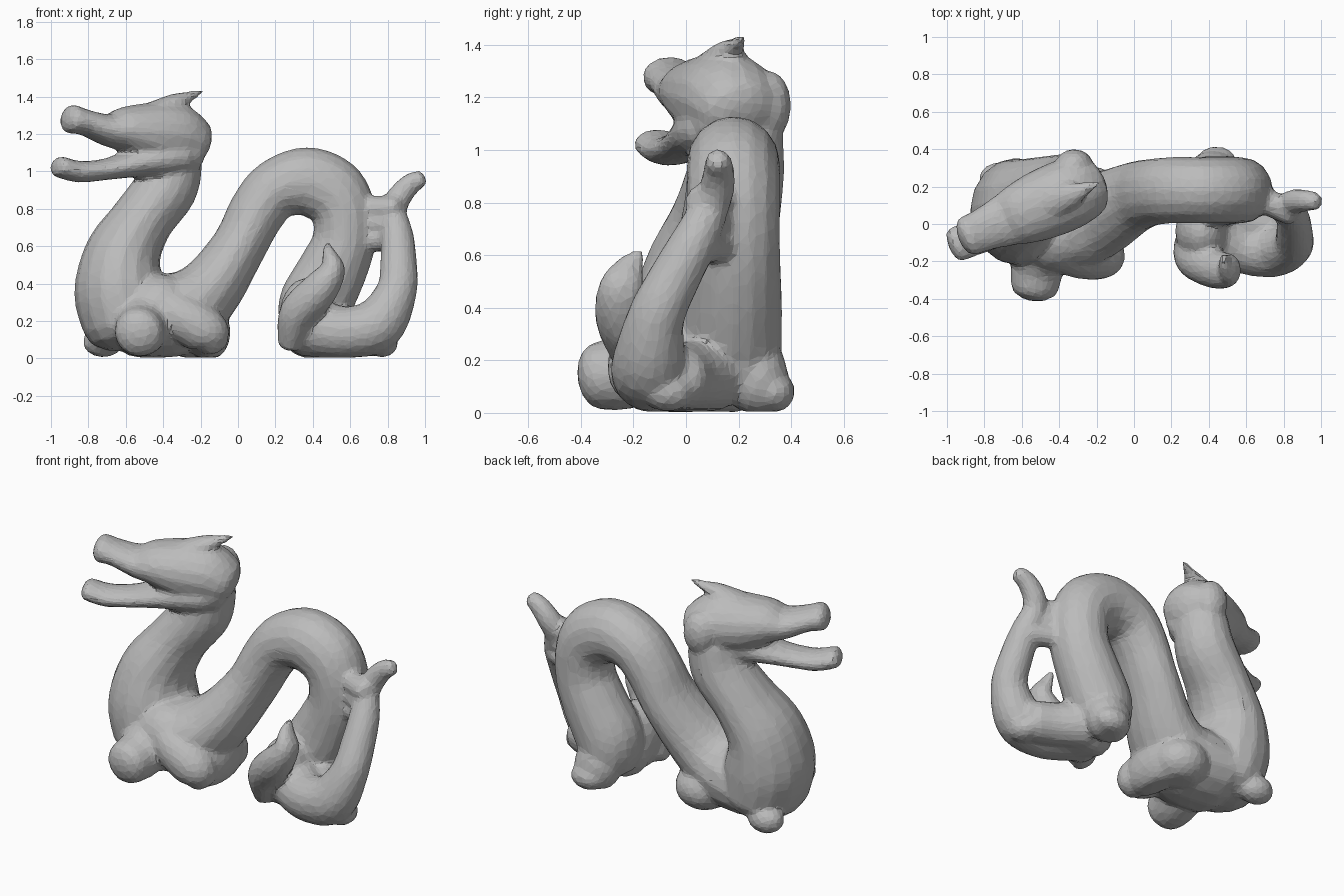
import bpy, bmesh, math
from mathutils import Vector, Matrix

stone = bpy.data.materials.new("grey_stone")
stone.diffuse_color = (0.5, 0.5, 0.5, 1)
SIDES = 16


def spline(p, steps=5):
    """Smooth interpolation through control rows (x, y, z, half height, half width)."""
    out = []
    for i in range(len(p) - 1):
        p0, p1, p2, p3 = p[max(i - 1, 0)], p[i], p[i + 1], p[min(i + 2, len(p) - 1)]
        for s in range(steps):
            t = s / steps
            out.append([0.5 * (2 * b + (c - a) * t + (2 * a - 5 * b + 4 * c - d) * t * t
                               + (3 * b - a - 3 * c + d) * t ** 3)
                        for a, b, c, d in zip(p0, p1, p2, p3)])
    out.append(list(p[-1]))
    return out


def tube(bm, points, ref=(0, 1, 0), cap=0.6):
    """Sweep an ellipse along a path, with rounded ends, kept above the floor."""
    rows = spline([p if len(p) == 5 else (*p, p[3]) for p in points])
    ref = Vector(ref)
    pos = [Vector(r[:3]) for r in rows]
    frames = []
    for i, r in enumerate(rows):
        t = (pos[min(i + 1, len(pos) - 1)] - pos[max(i - 1, 0)]).normalized()
        frames.append((pos[i], t, r[3], r[4]))

    def end(frame, sign):
        c, t, a, b = frame
        return [(c + t * sign * cap * min(a, b) * math.sin(k), t,
                 a * math.cos(k), b * math.cos(k)) for k in (0.5, 1.0, 1.4)]

    frames = end(frames[0], -1)[::-1] + frames + end(frames[-1], 1)
    rings = []
    for c, t, a, b in frames:
        side = (ref - t * ref.dot(t)).normalized()
        up = t.cross(side)
        ring = []
        for k in range(SIDES):
            ang = 2 * math.pi * k / SIDES
            v = c + side * b * math.cos(ang) + up * a * math.sin(ang)
            v.z = max(v.z, 0.004)
            ring.append(bm.verts.new(v))
        rings.append(ring)
    for r0, r1 in zip(rings, rings[1:]):
        for k in range(SIDES):
            n = (k + 1) % SIDES
            bm.faces.new((r0[k], r0[n], r1[n], r1[k]))
    bm.faces.new(rings[0][::-1])
    bm.faces.new(rings[-1])


def blob(bm, centre, size):
    m = Matrix.Translation(centre) @ Matrix.Diagonal((*size, 1))
    made = bmesh.ops.create_icosphere(bm, subdivisions=3, radius=1, matrix=m)
    for v in made["verts"]:
        v.co.z = max(v.co.z, 0.004)


def fuse(name, bm, voxel, ratio, smooth):
    """Blend the overlapping pieces into one faceted skin."""
    bmesh.ops.recalc_face_normals(bm, faces=bm.faces)
    mesh = bpy.data.meshes.new(name)
    bm.to_mesh(mesh)
    bm.free()
    mesh.materials.append(stone)
    ob = bpy.data.objects.new(name, mesh)
    bpy.context.collection.objects.link(ob)
    m = ob.modifiers.new("fuse", 'REMESH')
    m.mode, m.voxel_size = 'VOXEL', voxel
    m = ob.modifiers.new("soften", 'SMOOTH')
    m.factor, m.iterations = 0.5, smooth
    m = ob.modifiers.new("facets", 'DECIMATE')
    m.ratio = ratio


bm = bmesh.new()
# neck and chest
tube(bm, [(-0.34, 0.20, 1.08, .15, .17), (-0.38, 0.19, 0.92, .168, .185),
          (-0.515, 0.15, 0.735, .168, .21), (-0.615, 0.10, 0.55, .208, .255),
          (-0.63, 0.07, 0.36, .247, .285), (-0.60, 0.06, 0.18, .23, .28)])
# arched body loop
tube(bm, [(-0.56, 0.04, 0.20, .20, .28), (-0.33, 0.02, 0.24, .225, .27),
          (-0.16, 0.06, 0.36, .18, .23), (0.00, 0.14, 0.59, .147, .195),
          (0.10, 0.17, 0.78, .152, .18), (0.20, 0.18, 0.90, .162, .178),
          (0.36, 0.18, 0.945, .185, .178), (0.50, 0.18, 0.89, .187, .178),
          (0.565, 0.18, 0.78, .172, .178), (0.565, 0.18, 0.62, .17, .178),
          (0.50, 0.18, 0.46, .185, .185), (0.41, 0.17, 0.28, .195, .197),
          (0.40, 0.16, 0.15, .168, .20)])
# curled tail, and the low shelf that ties it to the body
tube(bm, [(0.38, 0.08, 0.17, .17), (0.46, -0.05, 0.15, .155), (0.60, -0.13, 0.14, .14),
          (0.75, -0.14, 0.185, .145), (0.848, -0.115, 0.36, .110), (0.858, -0.04, 0.52, .098),
          (0.85, 0.035, 0.66, .088), (0.83, 0.09, 0.78, .072), (0.86, 0.12, 0.86, .067),
          (0.92, 0.125, 0.93, .058), (0.975, 0.12, 0.96, .048)], ref=(0.05, 1, -0.6))
tube(bm, [(0.45, 0.10, 0.15, .145), (0.60, 0.01, 0.14, .13), (0.72, -0.04, 0.135, .125)])
blob(bm, (0.77, -0.07, 0.08), (.085, .10, .075))
# web joining the tail to the back
for z in (0.64, 0.72, 0.80):
    tube(bm, [(0.62, 0.16, z, .08), (0.73, 0.11, z, .07), (0.84, 0.06, z, .07)])
# flame-shaped hind leg with its haunch
tube(bm, [(0.28, -0.11, 0.09, .07, .09), (0.32, -0.18, 0.24, .10, .11),
          (0.43, -0.24, 0.36, .10, .105), (0.505, -0.245, 0.47, .07, .09),
          (0.49, -0.215, 0.55, .04, .06), (0.475, -0.17, 0.615, .015, .018)])
blob(bm, (0.365, -0.04, 0.22), (.145, .17, .21))
# front knee, shoulder and folded foreleg
tube(bm, [(-0.48, -0.06, 0.25, .16), (-0.515, -0.22, 0.16, .145), (-0.53, -0.335, 0.14, .13)],
     ref=(1, 0, 0))
blob(bm, (-0.42, -0.07, 0.26), (.22, .19, .19))
tube(bm, [(-0.46, -0.11, 0.30, .12), (-0.30, -0.16, 0.22, .13),
          (-0.17, -0.17, 0.14, .125), (-0.13, -0.16, 0.08, .088)])
blob(bm, (-0.16, 0.0, 0.14), (.12, .25, .155))
blob(bm, (-0.23, 0.14, 0.13), (.17, .17, .14))
# feet on the far side
blob(bm, (0.42, 0.27, 0.13), (.14, .12, .15))
blob(bm, (0.44, 0.33, 0.08), (.11, .085, .08))
blob(bm, (-0.72, 0.24, 0.09), (.11, .09, .085))

ACROSS = (-0.39, 0.92, 0)


def head_tube(points, shift=0.0):
    tube(bm, [(x, -0.06 + shift + 0.42 * (x + 0.9), z, a, b) for x, z, a, b in points], ACROSS)


# skull and upper snout
head_tube([(-0.89, 1.28, .08, .11), (-0.82, 1.262, .07, .115), (-0.70, 1.222, .087, .14),
           (-0.60, 1.222, .128, .17), (-0.47, 1.203, .168, .19), (-0.34, 1.19, .175, .19),
           (-0.25, 1.15, .148, .17)], -0.01)
# lower jaw
head_tube([(-0.955, 1.025, .058, .095), (-0.85, 0.998, .058, .10), (-0.70, 1.012, .058, .11),
           (-0.55, 1.045, .078, .14), (-0.42, 1.07, .11, .165), (-0.32, 1.08, .11, .165)], -0.03)
# swept-back horn
head_tube([(-0.45, 1.32, .055, .09), (-0.34, 1.365, .05, .07), (-0.27, 1.395, .032, .04),
           (-0.19, 1.43, .011, .012)], -0.02)
# cheeks
blob(bm, (-0.32, 0.32, 1.17), (.10, .08, .13))
blob(bm, (-0.26, 0.11, 1.13), (.09, .085, .14))
fuse("dragon", bm, 0.017, 0.15, 4)
